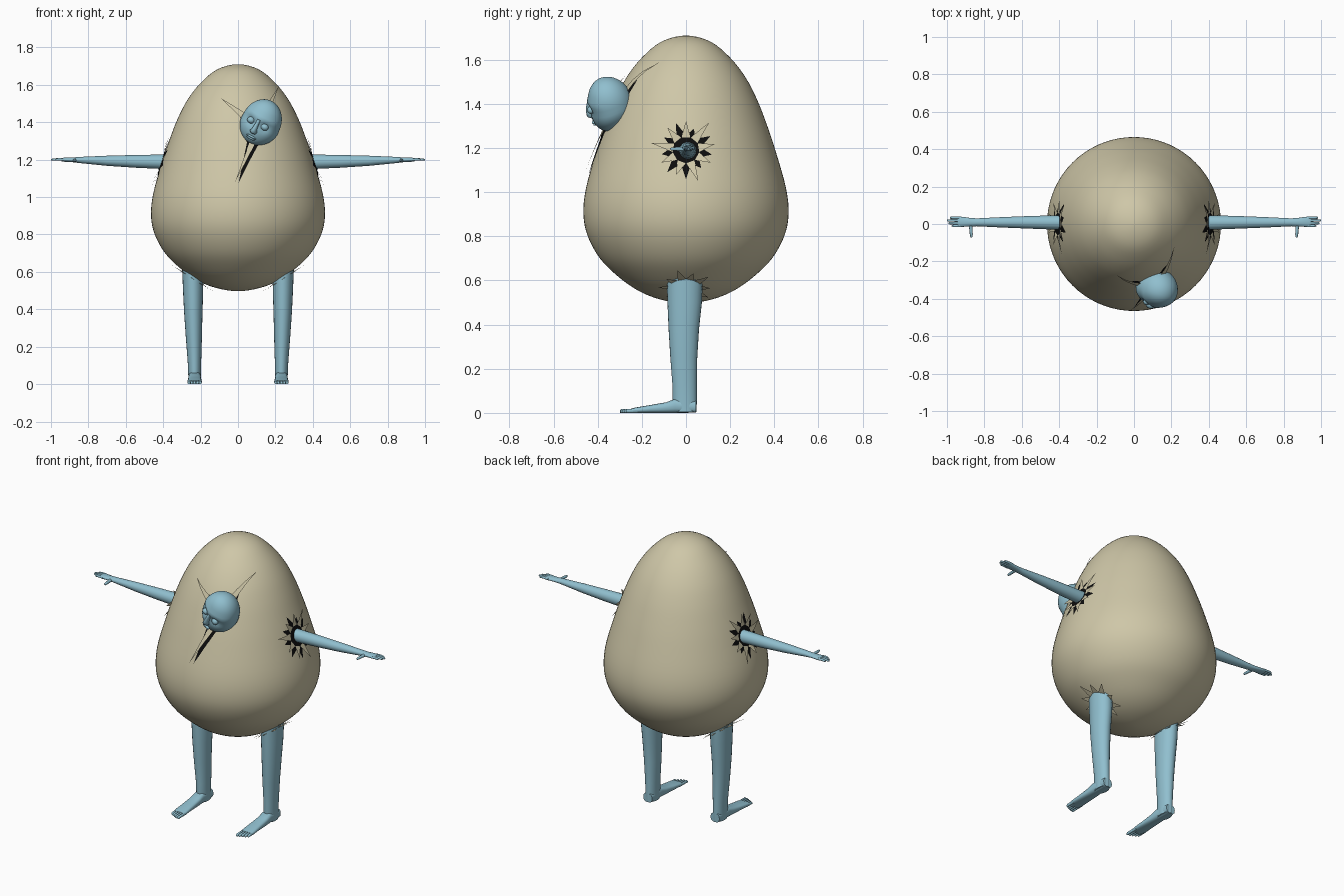
import bpy, bmesh, math
from mathutils import Vector, Matrix
from mathutils.bvhtree import BVHTree

if "Cube" in bpy.data.objects:
    bpy.data.objects.remove(bpy.data.objects["Cube"])


def material(name, rgb):
    m = bpy.data.materials.new(name)
    m.diffuse_color = (*rgb, 1)
    m.use_nodes = True
    m.node_tree.nodes["Principled BSDF"].inputs["Base Color"].default_value = m.diffuse_color
    return m


SHELL = material("shell cream", (0.62, 0.57, 0.39))
SKIN = material("skin blue", (0.28, 0.52, 0.62))
DARK = material("hole black", (0.004, 0.004, 0.004))


def finish(bm, name, mat, mirror=False, angle=50, recalc=True):
    bmesh.ops.remove_doubles(bm, verts=bm.verts, dist=1e-5)
    if recalc:
        bmesh.ops.recalc_face_normals(bm, faces=bm.faces)
    me = bpy.data.meshes.new(name)
    bm.to_mesh(me)
    bm.free()
    ob = bpy.data.objects.new(name, me)
    bpy.context.collection.objects.link(ob)
    me.materials.append(mat)
    bpy.ops.object.select_all(action='DESELECT')
    bpy.context.view_layer.objects.active = ob
    ob.select_set(True)
    bpy.ops.object.shade_smooth_by_angle(angle=math.radians(angle))
    if mirror:
        ob.modifiers.new("mirror", 'MIRROR').use_clip = False
    return ob


def tube(bm, stations, n=20, power=1.0):
    """Skin a row of (centre, half axis, half axis) rings; power < 1 squares them."""
    rings = []
    for c, a, b in stations:
        c, a, b = Vector(c), Vector(a), Vector(b)
        ring = []
        for i in range(n):
            t = 2 * math.pi * i / n
            co, si = math.cos(t), math.sin(t)
            co = math.copysign(abs(co) ** power, co)
            si = math.copysign(abs(si) ** power, si)
            ring.append(bm.verts.new(c + a * co + b * si))
        rings.append(ring)
    for r, s in zip(rings, rings[1:]):
        for i in range(n):
            bm.faces.new((r[i], r[(i + 1) % n], s[(i + 1) % n], s[i]))
    bm.faces.new(rings[0][::-1])
    bm.faces.new(rings[-1])


def along_x(x, y, z, ry, rz):
    return (x, y, z), (0, ry, 0), (0, 0, rz)


def along_y(y, x, z, rx, rz):
    return (x, y, z), (rx, 0, 0), (0, 0, rz)


def along_z(z, x, y, rx, ry):
    return (x, y, z), (rx, 0, 0), (0, ry, 0)


# Egg body: smooth curve through (radius, height), turned about z
P = [(-.12, .517), (0, .497), (.12, .515), (.22, .556), (.31, .62), (.39, .70),
     (.445, .80), (.465, .90), (.453, 1.02), (.405, 1.19), (.365, 1.31),
     (.322, 1.42), (.27, 1.52), (.20, 1.61), (.11, 1.683), (0, 1.71), (-.11, 1.683)]
P = [Vector(p) for p in P]
curve = []
for a, b, c, d in zip(P, P[1:], P[2:], P[3:]):
    for k in range(4):
        t = k / 4
        curve.append(0.5 * (2 * b + (c - a) * t + (2 * a - 5 * b + 4 * c - d) * t * t
                            + (3 * b - a - 3 * c + d) * t ** 3))
curve = curve[1:]
bm = bmesh.new()
prof = [(.004, .497)] + [(p.x, p.y) for p in curve] + [(.004, 1.71)]
tube(bm, [along_z(z, 0, 0, r, r) for r, z in prof], 72)
bmesh.ops.recalc_face_normals(bm, faces=bm.faces)
tree = BVHTree.FromBMesh(bm)
finish(bm, "egg_shell", SHELL)


def on_shell(frame, ang, rad, lift):
    """Point on the shell, found by looking at it along the frame's direction."""
    c, u, v, n = (Vector(q) for q in frame)
    o = c + (u * math.cos(ang) + v * math.sin(ang)) * rad + n
    loc, nor, _, _ = tree.ray_cast(o, -n)
    if nor.dot(n) < 0:
        nor = -nor
    return loc + nor * lift


def outward(bm, n):
    for f in bm.faces:
        f.normal_update()
        if f.normal.dot(Vector(n)) < 0:
            f.normal_flip()


def star_hole(name, frame, outline, mirror):
    """Dark torn patch lying on the shell; outline is (angle, radius)."""
    bm = bmesh.new()
    rows = [[bm.verts.new(on_shell(frame, a, r * k / 6 + .002, .004)) for a, r in outline]
            for k in range(7)]
    m = len(outline)
    for r, s in zip(rows, rows[1:]):
        for i in range(m):
            bm.faces.new((r[i], r[(i + 1) % m], s[(i + 1) % m], s[i]))
    bm.faces.new(rows[0])
    outward(bm, frame[3])
    finish(bm, name, DARK, mirror, recalc=False)


def flaps(name, frame, items, mirror, lift=.016):
    """Pointed shell splinters; items are (angle, inner, outer, half width)."""
    bm = bmesh.new()
    for ang, r0, r1, w in items:
        pairs = []
        for k in range(4):
            t = k / 4
            r = r0 + (r1 - r0) * t
            d = math.atan2(w * (1 - t), r)
            pairs.append([bm.verts.new(on_shell(frame, ang + s * d, r, .006 + lift * t))
                          for s in (-1, 1)])
        for a, b in zip(pairs, pairs[1:]):
            bm.faces.new((a[0], b[0], b[1], a[1]))
        tip = bm.verts.new(on_shell(frame, ang, r1, .006 + lift))
        bm.faces.new((pairs[-1][0], tip, pairs[-1][1]))
    outward(bm, frame[3])
    finish(bm, name, SHELL, mirror, recalc=False)


# Torn openings round the arms
N = 9
side = ((0, 0, 1.19), (0, 1, 0), (0, 0, 1), (1, 0, 0))
pts = []
for i in range(N):
    a = 2 * math.pi * i / N - math.pi / 2
    pts += [(a, .115 + .015 * math.cos(i * 2.4)), (a + math.pi / N, .065)]
star_hole("arm_opening", side, pts, True)
flaps("arm_splinters", side,
      [(a, .06, .135 + .02 * math.cos(2.1 * i), .02)
       for i, (a, r) in enumerate(pts[1::2])], True)

# Splinters round the legs
under = ((.24, 0, 1), (1, 0, 0), (0, 1, 0), (0, 0, -1))
flaps("leg_splinters", under,
      [(2 * math.pi * (i + .5) / 10, .06, .105 + .015 * (i % 2), .02) for i in range(10)], True)

# Cracks behind the head
front = ((.11, 0, 1.37), (1, 0, 0), (0, 0, 1), (0, -1, 0))
rad = math.radians
star_hole("head_opening", front,
          [(rad(d), r) for d, r in ((-160, .08), (-128, .10), (-110, .31), (-95, .10), (-40, .07),
                                    (30, .07), (66, .15), (100, .07), (143, .15), (170, .07))], False)
flaps("head_splinters", front,
      [(rad(143), .06, .245, .022), (rad(66), .06, .225, .022), (rad(-113), .08, .32, .016)], False)

# Arms with hand, fingers and thumb
bm = bmesh.new()
tube(bm, [along_x(*s) for s in (
    (.34, .008, 1.188, .041, .040), (.42, .008, 1.189, .038, .038), (.55, .009, 1.191, .034, .034),
    (.70, .009, 1.194, .028, .027), (.84, .009, 1.198, .021, .017), (.88, .010, 1.199, .023, .013),
    (.93, .012, 1.200, .028, .011), (.945, .012, 1.200, .026, .008))])
for i, tip in enumerate((.975, .993, 1.0, .985)):
    y = -.010 + .0145 * i
    tube(bm, [along_x(x, y, z, r, r) for x, z, r in (
        (.925, 1.200, .007), (.96, 1.202, .007), (tip - .006, 1.200, .006), (tip, 1.199, .003))], 10)
tube(bm, [along_y(y, x, 1.196, r, r) for y, x, r in (
    (.005, .875, .011), (-.025, .872, .009), (-.055, .870, .008), (-.068, .869, .006),
    (-.072, .869, .003))], 10)
finish(bm, "arms", SKIN, True)

# Legs with foot and toes
bm = bmesh.new()
tube(bm, [along_z(*s) for s in (
    (.63, .242, -.005, .057, .082), (.50, .240, -.006, .054, .078), (.38, .239, -.010, .049, .069),
    (.25, .236, -.010, .043, .061), (.12, .233, -.006, .036, .055), (.05, .232, -.006, .034, .055),
    (.004, .232, -.004, .033, .052))], 24)
tube(bm, [along_y(*s) for s in (
    (.046, .232, .028, .030, .027), (-.05, .232, .032, .034, .032), (-.09, .232, .024, .035, .024),
    (-.16, .232, .018, .037, .018), (-.23, .232, .012, .039, .012), (-.25, .232, .010, .036, .009))],
    20, .7)
for i, tip in enumerate((.300, .297, .290, .282, .273)):
    x = .202 + .015 * i
    tube(bm, [along_y(-y, x, z, .007, z) for y, z in (
        (.22, .010), (.25, .0095), (tip - .006, .009), (tip, .005))], 10)
finish(bm, "legs", SKIN, True)

# Head, modelled upright and then tilted into the crack
pose = (Matrix.Translation((.125, -.347, 1.402)) @ Matrix.Rotation(rad(-17), 4, 'Z')
        @ Matrix.Rotation(rad(12), 4, 'X') @ Matrix.Rotation(rad(28), 4, 'Y'))
bm = bmesh.new()
bmesh.ops.create_uvsphere(bm, u_segments=40, v_segments=28, radius=1)
for v in bm.verts:
    x, y, z = v.co
    low = max(0, -z)
    x *= .106 * (1 - .22 * low ** 2) * (1 + .25 * low)
    y = y * (.094 if y < 0 else .108) * (1 + .1 * low) - .022 * low ** 1.5
    v.co = (x, y, z * .126)
    if y < 0:
        for s in (-1, 1):
            d = (v.co.x - s * .042) ** 2 + (v.co.z - .008) ** 2
            v.co.y += .014 * math.exp(-d / .0006)
        v.co.y -= .005 * math.exp(-((v.co.z - .042) / .014) ** 2)
bm.transform(pose)
finish(bm, "head", SKIN, angle=80)

# Eyes, nose and lips
bm = bmesh.new()
for c, s in (((-.042, -.078, .008), (.021, .018, .018)), ((.042, -.078, .008), (.021, .018, .018)),
             ((0, -.096, -.068), (.030, .009, .006)), ((0, -.094, -.079), (.026, .009, .006))):
    bmesh.ops.create_uvsphere(bm, u_segments=16, v_segments=12, radius=1,
                              matrix=Matrix.Translation(c) @ Matrix.Diagonal((*s, 1)))
tube(bm, [along_z(*s) for s in (
    (.035, 0, -.088, .009, .008), (.01, 0, -.095, .010, .015), (-.02, 0, -.099, .014, .020),
    (-.036, 0, -.099, .020, .022), (-.046, 0, -.095, .015, .014))], 14)
bm.transform(pose)
finish(bm, "face_features", SKIN, angle=60)
